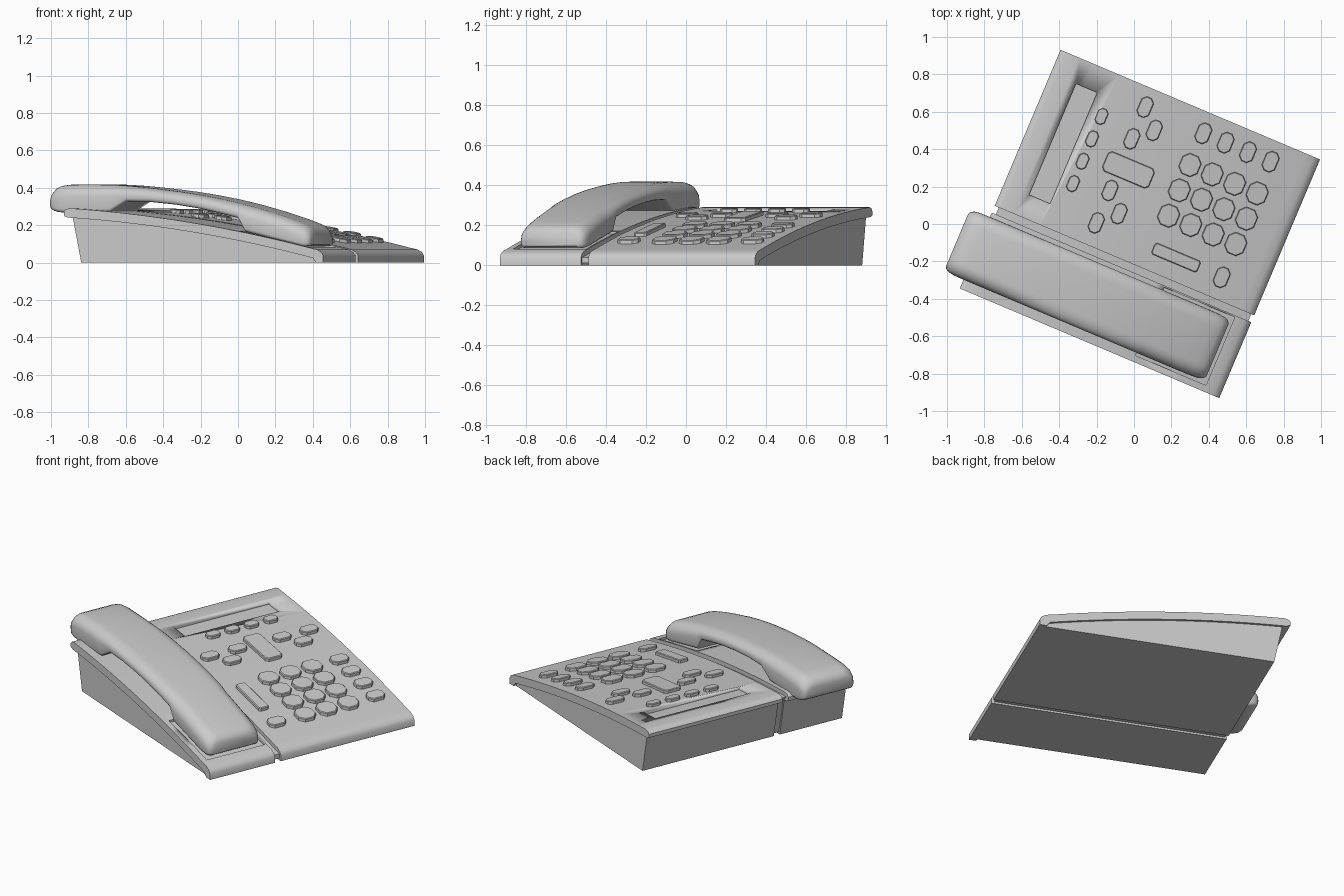
import bpy, bmesh, math

if "Cube" in bpy.data.objects:
    bpy.data.objects.remove(bpy.data.objects["Cube"])

YAW = math.radians(-22.9)          # the whole phone is turned on the table


def surf(u):
    """Height of the curved top face along the phone's length."""
    return 0.2165 - 0.1508 * u - 0.0634 * u * u


def span(a, b, n):
    return [a + (b - a) * i / n for i in range(n + 1)]


def finish(name, rings, angle=35):
    """Skin a list of equal point rings, cap the ends, turn into place."""
    bm = bmesh.new()
    vs = [[bm.verts.new(p) for p in ring] for ring in rings]
    n = len(vs[0])
    for a, b in zip(vs, vs[1:]):
        for i in range(n):
            j = (i + 1) % n
            bm.faces.new((a[i], a[j], b[j], b[i]))
    bm.faces.new(vs[0][::-1])
    bm.faces.new(vs[-1])
    bmesh.ops.recalc_face_normals(bm, faces=bm.faces)
    me = bpy.data.meshes.new(name)
    bm.to_mesh(me)
    bm.free()
    ob = bpy.data.objects.new(name, me)
    bpy.context.collection.objects.link(ob)
    ob.rotation_euler.z = YAW
    bpy.ops.object.select_all(action='DESELECT')
    ob.select_set(True)
    bpy.context.view_layer.objects.active = ob
    bpy.ops.object.shade_smooth_by_angle(angle=math.radians(angle))
    return ob


def prism(name, profile, v0, v1):
    return finish(name, [[(u, v, z) for u, z in profile] for v in (v0, v1)])


def pad(name, u, v, su, sv, lo, hi, cut=0.0, taper=0.0):
    """Block with clipped corners that follows the top face."""
    def ring(h, s):
        a, b = su / 2 - s, sv / 2 - s
        c = min(a, b) * cut
        if c:
            pts = [(a, b - c), (a - c, b), (c - a, b), (-a, b - c),
                   (-a, c - b), (c - a, -b), (a - c, -b), (a, c - b)]
        else:
            pts = [(a, b), (-a, b), (-a, -b), (a, -b)]
        return [(u + x, v + y, surf(u + x) + h) for x, y in pts]
    rings = [ring(lo, 0), ring(hi, taper)]
    if taper:
        rings.insert(1, ring(hi - taper, 0))
    return finish(name, rings, 20)


def recess(target, cutter):
    cutter.hide_render = True
    cutter.hide_set(True)
    mod = target.modifiers.new("recess", 'BOOLEAN')
    mod.operation = 'DIFFERENCE'
    mod.solver = 'EXACT'
    mod.object = cutter


# Curved top covers and the inset wedge bases under them
cover_profile = ([(-0.724, 0.25), (-0.724, 0.272), (-0.712, 0.285)]
                 + [(u, surf(u)) for u in span(-0.69, 0.70, 18)]
                 + [(0.745, 0.070), (0.770, 0.056), (0.782, 0.036), (0.782, 0), (0.74, 0)]
                 + [(u, surf(u) - 0.05) for u in span(0.72, -0.70, 18)])
base_profile = ([(0.745, 0)] + [(u, surf(u) - 0.045) for u in span(0.72, -0.68, 18)]
                + [(-0.63, 0)])
core_profile = ([(0.765, 0.012), (0.765, 0.04)]
                + [(u, surf(u) - 0.025) for u in span(0.73, -0.70, 18)]
                + [(-0.67, 0.235), (-0.62, 0.012)])

main_cover = prism("main_cover", cover_profile, -0.20, 0.705)
cradle_cover = prism("cradle_cover", cover_profile, -0.68, -0.24)
prism("main_base", base_profile, -0.20, 0.69)
prism("cradle_base", base_profile, -0.662, -0.24)
prism("joint_core", core_profile, -0.25, -0.19)

# Sunken display and mouthpiece seat
recess(main_cover, pad("display_cutter", -0.516, 0.248, 0.122, 0.645, -0.016, 0.04))
recess(cradle_cover, pad("seat_cutter", 0.485, -0.447, 0.41, 0.395, -0.014, 0.04))

# Number keys with a function row above
COLS = (0.153, 0.282, 0.412, 0.543)
for i, u in enumerate(COLS):
    for j, v in enumerate((0.113, 0.26, 0.407)):
        pad(f"number_key_{i}_{j}", u, v, 0.108, 0.118, -0.01, 0.02, 0.55, 0.004)
    pad(f"side_key_{i}", u, 0.591, 0.075, 0.112, -0.01, 0.02, 0.6, 0.004)
pad("corner_key", 0.543, -0.08, 0.075, 0.112, -0.01, 0.02, 0.6, 0.004)

# Soft keys below the display
for i, v in enumerate((0.072, 0.202, 0.332, 0.462)):
    pad(f"soft_key_{i}", -0.384, v, 0.058, 0.088, -0.01, 0.02, 0.6, 0.004)

# Menu keys around the wide centre key, and the long volume key
for i, (u, v) in enumerate([(-0.188, 0.599), (-0.188, 0.415), (-0.188, 0.115),
                            (-0.188, -0.073), (-0.095, 0.503), (-0.095, 0.02)]):
    pad(f"menu_key_{i}", u, v, 0.07, 0.112, -0.01, 0.02, 0.6, 0.004)
pad("centre_key", -0.14, 0.255, 0.27, 0.115, -0.01, 0.02, 0.3, 0.004)
pad("volume_key", 0.277, -0.078, 0.265, 0.066, -0.01, 0.02, 0.3, 0.004)


# Handset: rounded sections lofted along its length
def section(u, zb, zt, w, vc=-0.447):
    h = zt - zb
    rt, rb = min(0.065, 0.6 * h), min(0.018, 0.25 * h)
    half = []
    for k in range(4):                       # lower corner
        a = math.pi / 2 * k / 3
        half.append((w - rb + rb * math.sin(a), zb + rb - rb * math.cos(a)))
    for k in range(7):                       # large upper corner
        a = math.pi / 2 * k / 6
        half.append((w - 0.075 + 0.075 * math.cos(a), zt - rt + rt * math.sin(a)))
    pts = half + [(-x, z) for x, z in half[::-1]]
    return [(u, vc + x, z) for x, z in pts]


stations = [(-0.838, 0.305, 0.355, 0.150), (-0.832, 0.290, 0.378, 0.165),
            (-0.812, 0.277, 0.398, 0.176), (-0.78, 0.270, 0.411, 0.181),
            (-0.73, 0.267, 0.417, 0.182), (-0.60, 0.267, 0.418, 0.182),
            (-0.483, 0.270, 0.416, 0.182), (-0.385, 0.328, 0.410, 0.182),
            (-0.245, 0.324, 0.397, 0.182), (-0.10, 0.310, 0.380, 0.182),
            (0.03, 0.290, 0.361, 0.182), (0.15, 0.265, 0.339, 0.182),
            (0.262, 0.238, 0.314, 0.182), (0.305, 0.165, 0.304, 0.182),
            (0.42, 0.138, 0.273, 0.182), (0.52, 0.114, 0.243, 0.182),
            (0.60, 0.095, 0.216, 0.181), (0.64, 0.087, 0.199, 0.177),
            (0.662, 0.088, 0.183, 0.168), (0.674, 0.096, 0.160, 0.152)]
finish("handset", [section(*s) for s in stations], 40)
